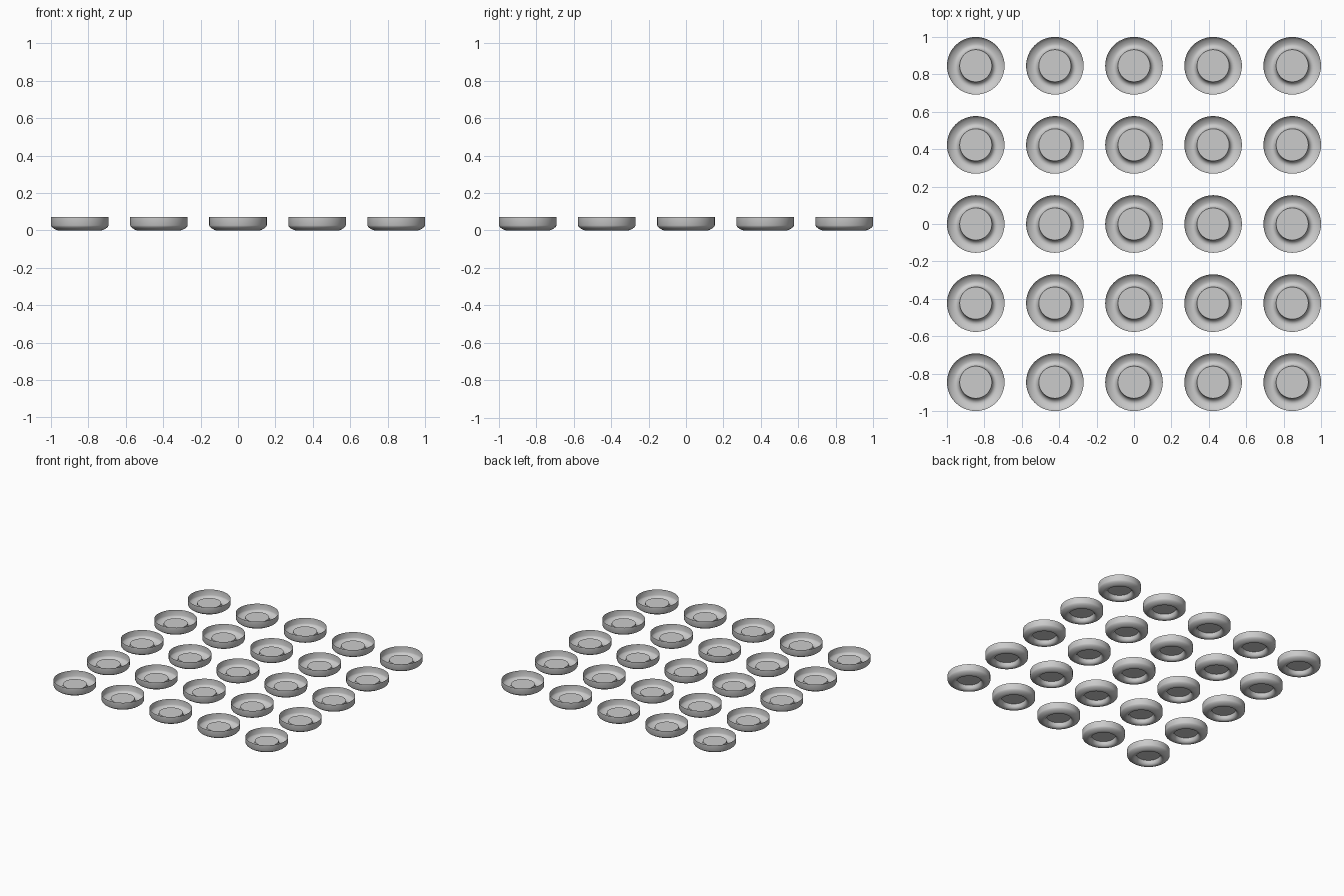
import bpy, bmesh, math

if "Cube" in bpy.data.objects:
    bpy.data.objects.remove(bpy.data.objects["Cube"])

SEG = 48
STEP = 0.423
# dish cross-section (radius, height): rim, wall, rounded foot, raised centre
PROFILE = [(0.154, 0.071), (0.154, 0.027), (0.150, 0.019), (0.140, 0.011),
           (0.128, 0.004), (0.116, 0.0), (0.106, 0.0), (0.096, 0.006),
           (0.089, 0.017), (0.086, 0.035)]


def dish_mesh():
    bm = bmesh.new()
    rings = [[bm.verts.new((r * math.cos(2 * math.pi * i / SEG),
                            r * math.sin(2 * math.pi * i / SEG), z))
              for i in range(SEG)] for r, z in PROFILE]
    # thin revolved shell
    for a, b in zip(rings, rings[1:]):
        for i in range(SEG):
            j = (i + 1) % SEG
            bm.faces.new((a[i], a[j], b[j], b[i]))
    # flat centre disc
    bm.faces.new(rings[-1])
    bmesh.ops.recalc_face_normals(bm, faces=bm.faces[:])
    bm.normal_update()
    bm.faces.ensure_lookup_table()
    if bm.faces[-1].normal.z < 0:
        bmesh.ops.reverse_faces(bm, faces=bm.faces[:])
    me = bpy.data.meshes.new("dish")
    bm.to_mesh(me)
    bm.free()
    return me


# 5 x 5 grid of dishes sharing one mesh
mesh = dish_mesh()
for row in range(-2, 3):
    for col in range(-2, 3):
        ob = bpy.data.objects.new(f"dish_{row + 3}_{col + 3}", mesh)
        ob.location = (col * STEP, row * STEP, 0)
        bpy.context.collection.objects.link(ob)

# smooth sides, sharp disc edge
bpy.context.view_layer.objects.active = ob
ob.select_set(True)
bpy.ops.object.shade_smooth_by_angle(angle=math.radians(40))
